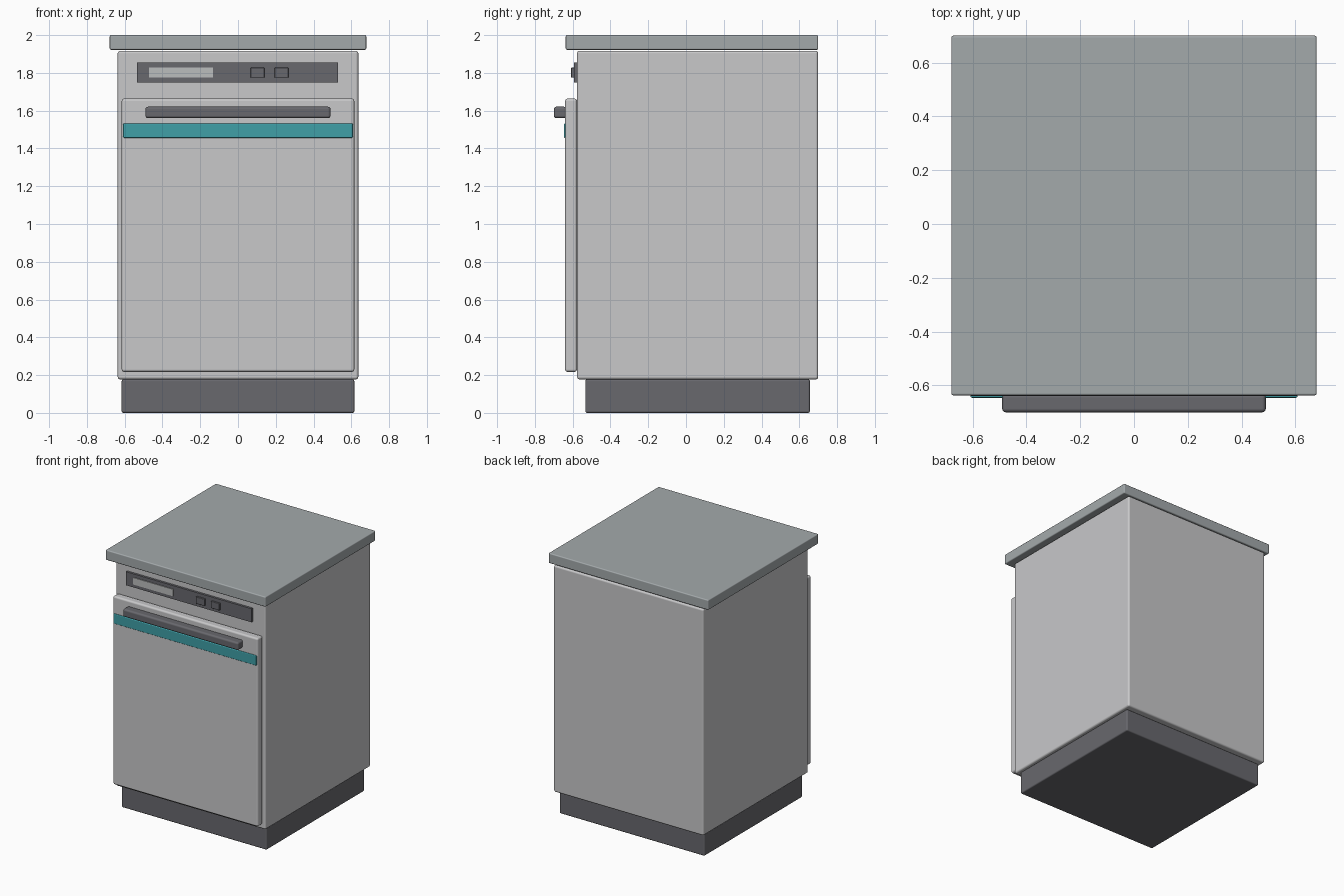
import bpy
import bmesh
from mathutils import Vector

cube = bpy.data.objects.get("Cube")
if cube:
    bpy.data.objects.remove(cube, do_unlink=True)


def material(name, *rgb):
    mat = bpy.data.materials.new(name)
    mat.use_nodes = True
    mat.diffuse_color = (*rgb, 1)
    bsdf = mat.node_tree.nodes["Principled BSDF"]
    bsdf.inputs["Base Color"].default_value = (*rgb, 1)
    bsdf.inputs["Roughness"].default_value = 0.6
    return mat


enamel = material("light grey enamel", 0.58, 0.58, 0.59)
stone = material("mid grey worktop", 0.37, 0.40, 0.41)
plastic = material("dark grey plastic", 0.14, 0.14, 0.155)
teal = material("teal trim", 0.05, 0.35, 0.39)
glass = material("pale grey display", 0.50, 0.51, 0.51)


def box(name, x, y, z, mat, bevel=0.0, segments=3):
    """Box spanning the (low, high) ranges, with optional rounded edges."""
    bm = bmesh.new()
    bmesh.ops.create_cube(bm, size=1)
    bmesh.ops.scale(bm, vec=Vector([r[1] - r[0] for r in (x, y, z)]), verts=bm.verts)
    mesh = bpy.data.meshes.new(name)
    bm.to_mesh(mesh)
    bm.free()
    mesh.materials.append(mat)
    obj = bpy.data.objects.new(name, mesh)
    obj.location = [sum(r) / 2 for r in (x, y, z)]
    bpy.context.collection.objects.link(obj)
    if bevel:
        mod = obj.modifiers.new("rounded edges", "BEVEL")
        mod.width = bevel
        mod.segments = segments
        mod.harden_normals = True
        for poly in mesh.polygons:
            poly.use_smooth = True
    return obj


def wide(half):
    return (-half, half)


# Cabinet: recessed plinth, body and overhanging worktop
box("plinth", wide(0.616), (-0.533, 0.656), (0, 0.177), plastic, 0.01)
box("body", wide(0.637), (-0.577, 0.70), (0.177, 1.917), enamel, 0.014)
box("worktop", wide(0.679), (-0.637, 0.70), (1.922, 2), stone, 0.008)

# Door with trim strip and bar handle
box("door", wide(0.616), (-0.64, -0.577), (0.217, 1.664), enamel, 0.014)
box("door_trim", wide(0.608), (-0.646, -0.632), (1.456, 1.533), teal, 0.006)
box("door_handle", wide(0.49), (-0.70, -0.632), (1.56, 1.621), plastic, 0.014)

# Control panel with display and two buttons
box("control_panel", (-0.536, 0.53), (-0.594, -0.57), (1.75, 1.854), plastic)
box("display", (-0.471, -0.132), (-0.6, -0.592), (1.775, 1.828), glass)
for side, left in (("right", 0.067), ("left", 0.194)):
    box(side + "_button", (left, left + 0.073), (-0.608, -0.592),
        (1.775, 1.828), plastic, 0.003, 2)
